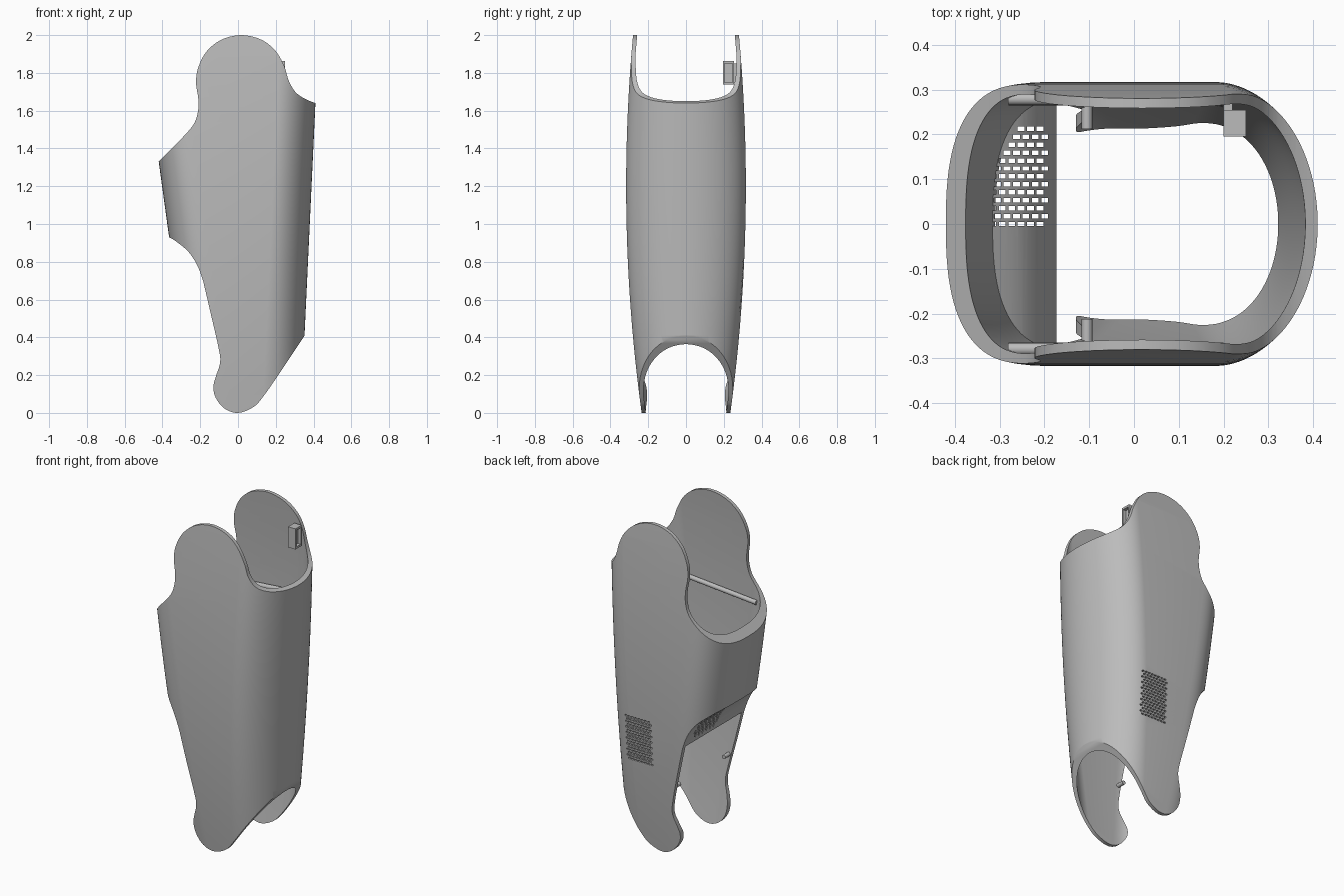
import bpy, bmesh, math
from mathutils import Vector

if "Cube" in bpy.data.objects:
    bpy.data.objects.remove(bpy.data.objects["Cube"], do_unlink=True)

grey = bpy.data.materials.new("plain_grey")
grey.use_nodes = True
grey.diffuse_color = (0.5, 0.5, 0.5, 1)
grey.node_tree.nodes["Principled BSDF"].inputs["Base Color"].default_value = (0.5, 0.5, 0.5, 1)


def make(name, bm):
    bmesh.ops.recalc_face_normals(bm, faces=bm.faces)
    mesh = bpy.data.meshes.new(name)
    bm.to_mesh(mesh)
    bm.free()
    mesh.materials.append(grey)
    obj = bpy.data.objects.new(name, mesh)
    bpy.context.scene.collection.objects.link(obj)
    return obj


def cut(obj, other, operation):
    mod = obj.modifiers.new("cut", "BOOLEAN")
    mod.operation, mod.object, mod.solver = operation, other, "EXACT"
    bpy.context.view_layer.update()
    graph = bpy.context.evaluated_depsgraph_get()
    mesh = bpy.data.meshes.new_from_object(obj.evaluated_get(graph))
    obj.modifiers.clear()
    obj.data = mesh


def smooth(obj, angle=35):
    bpy.ops.object.select_all(action="DESELECT")
    obj.select_set(True)
    bpy.context.view_layer.objects.active = obj
    bpy.ops.object.shade_smooth_by_angle(angle=math.radians(angle))


# Horizontal section of the sleeve: elliptical on the right, squarer on the left
def section(z, side, left, right, count=96):
    half = 0.317 - 0.057 * (z - 1.2) ** 2 - side
    centre_l = -0.237 - 0.1375 * z + 0.22
    centre_r = 0.333 + 0.047 * z - 0.21
    ring = []
    for i in range(count):
        a = 2 * math.pi * (i + 0.5) / count
        c, s = math.cos(a), math.sin(a)
        power = 1 if c > 0 else 2 / 2.6
        x = abs(c) ** power
        x = centre_r + (0.21 - right) * x if c > 0 else centre_l - (0.22 - left) * x
        ring.append((x, math.copysign(half * abs(s) ** power, s), z))
    return ring


def loft(name, low, high, side=0, left=0, right=0, steps=28):
    bm = bmesh.new()
    rings = [[bm.verts.new(p) for p in section(low + (high - low) * k / steps, side, left, right)]
             for k in range(steps + 1)]
    for a, b in zip(rings, rings[1:]):
        for i in range(len(a)):
            j = (i + 1) % len(a)
            bm.faces.new((a[i], a[j], b[j], b[i]))
    bm.faces.new(rings[0])
    bm.faces.new(rings[-1])
    return make(name, bm)


def prism(name, points, depth):
    bm = bmesh.new()
    face = bm.faces.new([bm.verts.new((x, -depth, z)) for x, z in points])
    new = bmesh.ops.extrude_face_region(bm, geom=[face])["geom"]
    bmesh.ops.translate(bm, vec=(0, 2 * depth, 0),
                        verts=[v for v in new if isinstance(v, bmesh.types.BMVert)])
    return make(name, bm)


def spline(points, steps=5):
    out = []
    for i in range(len(points) - 1):
        p = [Vector(points[min(max(i + k, 0), len(points) - 1)]) for k in (-1, 0, 1, 2)]
        for s in range(steps):
            t = s / steps
            out.append(0.5 * (2 * p[1] + (p[2] - p[0]) * t
                              + (2 * p[0] - 5 * p[1] + 4 * p[2] - p[3]) * t * t
                              + (3 * p[1] - p[0] - 3 * p[2] + p[3]) * t ** 3))
    return out + [Vector(points[-1])]


def add_box(bm, centre, size):
    verts = bmesh.ops.create_cube(bm, size=1)["verts"]
    bmesh.ops.scale(bm, vec=size, verts=verts)
    bmesh.ops.translate(bm, vec=centre, verts=verts)


def box(name, centre, size):
    bm = bmesh.new()
    add_box(bm, centre, size)
    return make(name, bm)


def rod(name, start, end, radius):
    bm = bmesh.new()
    a, b = Vector(start), Vector(end)
    bmesh.ops.create_cone(bm, cap_ends=True, segments=16, radius1=radius, radius2=radius,
                          depth=(b - a).length)
    bm.transform((b - a).to_track_quat("Z", "Y").to_matrix().to_4x4())
    bmesh.ops.translate(bm, vec=(a + b) / 2, verts=bm.verts)
    obj = make(name, bm)
    smooth(obj)


# Outline of the sleeve from the front
top_edge = [(-0.5, 1.25), (-0.42, 1.33), (-0.33, 1.42), (-0.24, 1.52), (-0.213, 1.59),
            (-0.21, 1.66), (-0.222, 1.75), (-0.21, 1.83), (-0.165, 1.915), (-0.085, 1.977),
            (0.02, 2.0), (0.125, 1.975), (0.2, 1.915), (0.245, 1.835), (0.268, 1.76),
            (0.303, 1.7), (0.35, 1.665), (0.41, 1.64), (0.5, 1.61)]
bottom_edge = [(0.5, 0.62), (0.35, 0.405), (0.24, 0.24), (0.135, 0.088), (0.08, 0.03),
               (0, 0), (-0.07, 0.022), (-0.118, 0.08), (-0.13, 0.14), (-0.115, 0.2),
               (-0.096, 0.26), (-0.1, 0.33), (-0.15, 0.55), (-0.185, 0.7)]
under_edge = [(-0.185, 0.7), (-0.215, 0.78), (-0.26, 0.85), (-0.32, 0.902),
              (-0.365, 0.93), (-0.5, 1.0)]
outline = prism("outline_cutter",
                spline(top_edge) + spline(bottom_edge)[:-1] + spline(under_edge), 0.6)

# Hollow sleeve
sleeve = loft("sleeve", -0.03, 2.03)
solid = loft("solid_cutter", -0.03, 2.03)
cavity = loft("cavity_cutter", -0.06, 2.06, side=0.022, left=0.05, right=0.028)
cut(sleeve, cavity, "DIFFERENCE")
cut(sleeve, outline, "INTERSECT")

# Vent in the back wall
bm = bmesh.new()
for row in range(16):
    for col in range(8):
        add_box(bm, (0.025 + col * 0.022 + (row % 2) * 0.011, 0.3, 0.54 + row * 0.0175),
                (0.015, 0.12, 0.009))
vent = make("vent_cutter", bm)
cut(sleeve, vent, "DIFFERENCE")
smooth(sleeve)

# Curved panel closing the underside of the left bulge, with its own vent
lower = spline(under_edge)
upper = [p + Vector((0.012, 0.028)) for p in reversed(lower)]
panel = prism("under_panel", lower + upper, 0.4)
cut(panel, solid, "INTERSECT")
bm = bmesh.new()
for row in range(13):
    y = row * 0.0177
    for col in range(6):
        x = -0.315 + col * 0.021 + (row % 2) * 0.0105
        if x > -0.33 + max(0, y - 0.12) * 0.7:
            add_box(bm, (x, y, 0.85), (0.015, 0.01, 0.6))
slots = make("slot_cutter", bm)
cut(panel, slots, "DIFFERENCE")
smooth(panel)

# Rails and lugs on both inner walls
for side, word in ((-1, "front"), (1, "back")):
    rod(word + "_rail", (-0.28, side * 0.279, 1.39), (0.2, side * 0.279, 1.43), 0.014)
    rod(word + "_lug", (-0.105, side * 0.212, 0.43), (-0.105, side * 0.265, 0.43), 0.012)

# Recessed latch box on the back wall
latch = box("latch_box", (0.225, 0.225, 1.8), (0.05, 0.06, 0.125))
pocket = box("pocket_cutter", (0.25, 0.225, 1.8), (0.04, 0.042, 0.1))
cut(latch, pocket, "DIFFERENCE")
box("latch_arm", (0.21, 0.26, 1.8), (0.02, 0.04, 0.1))

for helper in (outline, solid, cavity, vent, slots, pocket):
    bpy.data.objects.remove(helper, do_unlink=True)
